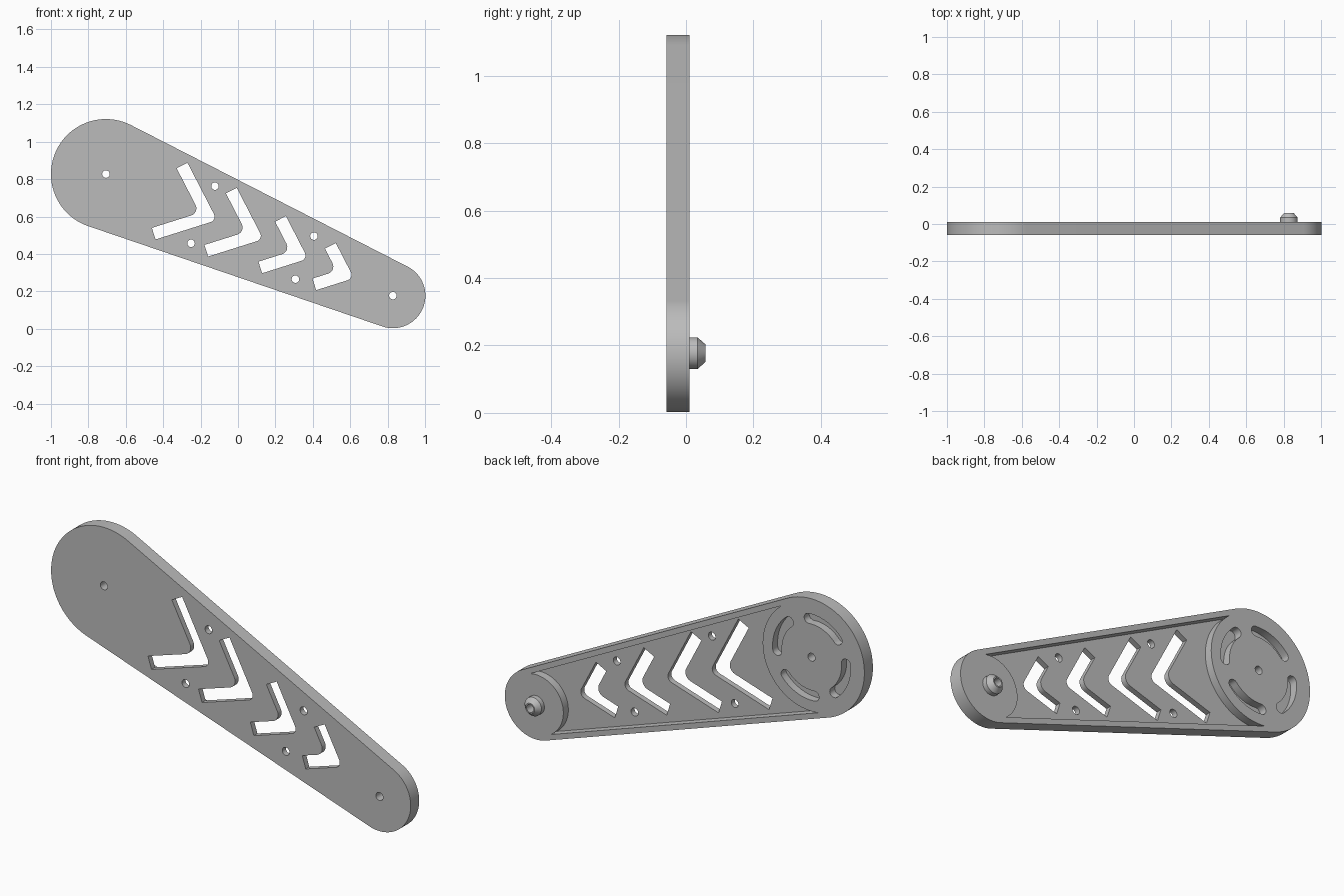
import bpy, bmesh
from math import sin, cos, radians, degrees, acos, atan2, hypot

cube = bpy.data.objects.get("Cube")
if cube:
    bpy.data.objects.remove(cube, do_unlink=True)

# Main dimensions (x, z centres of both round ends)
BIG, R_BIG = (-0.706, 0.827), 0.294
SMALL, R_SMALL = (0.828, 0.177), 0.174
FRONT, BACK, FLOOR = -0.058, 0.01, -0.03
RIM, LIP, HOLE = 0.027, 0.022, 0.02
dx, dz = SMALL[0] - BIG[0], SMALL[1] - BIG[1]
AXIS = degrees(atan2(dz, dx))
TANGENT = degrees(acos((R_BIG - R_SMALL) / hypot(dx, dz)))

grey = bpy.data.materials.new("plain grey")
grey.use_nodes = True
colour = (0.5, 0.5, 0.5, 1)
grey.diffuse_color = colour
grey.node_tree.nodes["Principled BSDF"].inputs["Base Color"].default_value = colour


def polar(c, r, a):
    return (c[0] + r * cos(radians(a)), c[1] + r * sin(radians(a)))


def arc(c, r, a0, a1, n):
    return [polar(c, r, a0 + (a1 - a0) * i / n) for i in range(n + 1)]


def circle(c, r, n=32):
    return arc(c, r, 0, 360, n)[:-1]


def prisms(name, outlines, y0, y1):
    """Extrude flat x-z outlines along y into one object."""
    bm = bmesh.new()
    for pts in outlines:
        face = bm.faces.new([bm.verts.new((x, y0, z)) for x, z in pts])
        ext = bmesh.ops.extrude_face_region(bm, geom=[face], use_keep_orig=True)
        moved = [v for v in ext["geom"] if isinstance(v, bmesh.types.BMVert)]
        bmesh.ops.translate(bm, verts=moved, vec=(0, y1 - y0, 0))
    return finish(name, bm)


def finish(name, bm):
    bmesh.ops.recalc_face_normals(bm, faces=bm.faces)
    mesh = bpy.data.meshes.new(name)
    bm.to_mesh(mesh)
    bm.free()
    mesh.materials.append(grey)
    obj = bpy.data.objects.new(name, mesh)
    bpy.context.collection.objects.link(obj)
    return obj


def cut(obj, cutter):
    cutter.hide_render = True
    bpy.context.view_layer.objects.active = obj
    mod = obj.modifiers.new("cut", "BOOLEAN")
    mod.operation, mod.solver, mod.object = "DIFFERENCE", "EXACT", cutter
    bpy.ops.object.modifier_apply(modifier=mod.name)
    bpy.data.objects.remove(cutter, do_unlink=True)


def smooth(obj):
    bpy.ops.object.select_all(action="DESELECT")
    obj.select_set(True)
    bpy.context.view_layer.objects.active = obj
    bpy.ops.object.shade_smooth_by_angle(angle=radians(25))


def chevron(corner, length, width=0.065, up=117.3, low=197.5):
    """V-shaped window with rounded corners, pointing to +x."""
    mid, half = (up + low) / 2, (low - up) / 2
    inner = polar(corner, width / sin(radians(half)), mid)

    def bend(p, r, a0, a1):
        return arc(polar(p, r / sin(radians(half)), mid), r, a0, a1, 8)

    hi, lo = up - 90, low - 270
    ends = [polar(corner, length, a) for a in (up, low)]
    return ([ends[0]] + bend(corner, 0.03, hi, lo) + [ends[1], polar(ends[1], width, lo + 180)]
            + bend(inner, 0.04, lo, hi) + [polar(ends[0], width, hi + 180)])


def slot(angle, r=0.192, w=0.025, span=27):
    """Curved slot with round ends in the big end."""
    a, b = angle - span, angle + span
    return (arc(BIG, r + w, a, b, 16) + arc(polar(BIG, r, b), w, b, b + 180, 8)[1:]
            + arc(BIG, r - w, b, a, 16)[1:] + arc(polar(BIG, r, a), w, a + 180, a + 360, 8)[1:-1])


# Tapered arm body
outline = (arc(BIG, R_BIG, AXIS + TANGENT, AXIS + 360 - TANGENT, 64)
           + arc(SMALL, R_SMALL, AXIS - TANGENT, AXIS + TANGENT, 48))
arm = prisms("arm_plate", [outline], FRONT, BACK)

# Rear pocket between the two round pads, and blind curved slots
near = TANGENT - degrees(acos((R_BIG - RIM) / (R_BIG - LIP)))
far = TANGENT + degrees(acos((R_SMALL - RIM) / (R_SMALL - LIP)))
pocket = (arc(BIG, R_BIG - LIP, AXIS + near, AXIS - near, 40)
          + arc(SMALL, R_SMALL - LIP, AXIS + 360 - far, AXIS + far, 40))
slots = [slot(AXIS + 45 + 90 * k) for k in range(4)]
cut(arm, prisms("pocket_cutter", [pocket] + slots, FLOOR, BACK + 0.05))

# Chevron windows and drilled holes
windows = [chevron(p, l) for p, l in (((-0.112, 0.581), 0.345), ((0.135, 0.479), 0.309),
                                      ((0.374, 0.374), 0.257), ((0.62, 0.27), 0.212))]
drilled = [BIG, SMALL, (-0.123, 0.762), (-0.251, 0.457), (0.406, 0.495), (0.307, 0.265)]
holes = [circle(p, HOLE) for p in drilled]
cut(arm, prisms("window_cutter", windows + holes, FRONT - 0.05, BACK + 0.05))
smooth(arm)

# Hollow chamfered pivot pin on the back of the small end
bm = bmesh.new()
profile = [(HOLE, BACK - 0.005), (0.047, BACK - 0.005), (0.047, 0.034), (0.026, 0.058), (HOLE, 0.058)]
rings = [[bm.verts.new((x, y, z)) for x, z in circle(SMALL, r)] for r, y in profile]
for a, b in zip(rings, rings[1:] + rings[:1]):
    for i in range(len(a)):
        j = (i + 1) % len(a)
        bm.faces.new((a[i], a[j], b[j], b[i]))
smooth(finish("pivot_pin", bm))
